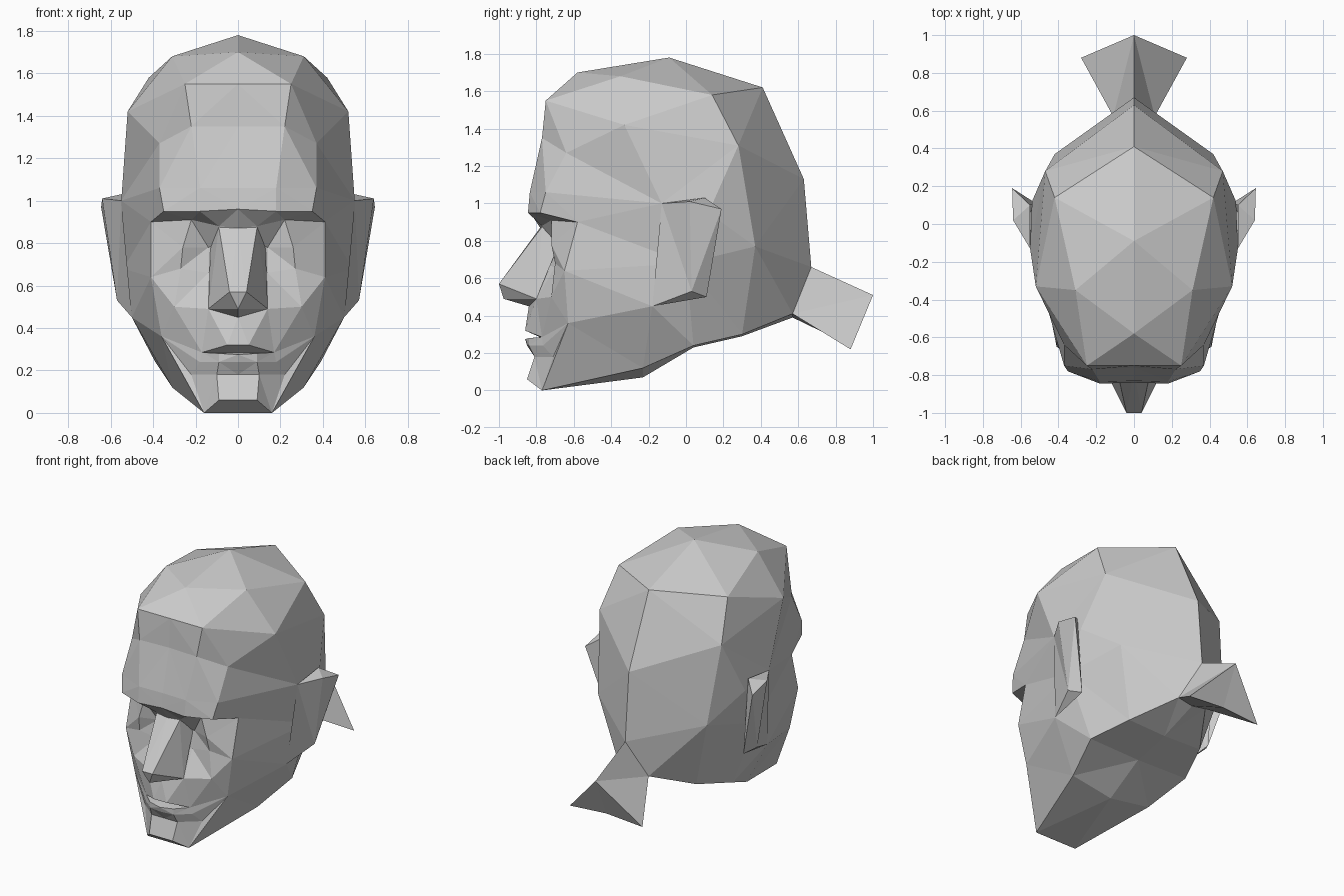
import bpy, bmesh
from mathutils import Vector

if "Cube" in bpy.data.objects:
    bpy.data.objects.remove(bpy.data.objects["Cube"])


def zip_rows(a, b):
    """Triangulate the strip between two rows, always taking the shorter diagonal."""
    a, b = [Vector(p) for p in a], [Vector(p) for p in b]
    i = j = 0
    while i < len(a) - 1 or j < len(b) - 1:
        step_a = j == len(b) - 1 or (
            i < len(a) - 1 and (a[i + 1] - b[j]).length <= (a[i] - b[j + 1]).length)
        if step_a:
            yield a[i], a[i + 1], b[j]
            i += 1
        else:
            yield a[i], b[j + 1], b[j]
            j += 1


def symmetric(name, *lofts):
    """Loft each group of rows on the +x side, mirror it and weld into one object."""
    bm = bmesh.new()
    cache = {}

    def vert(p, s):
        key = (round(p.x * s, 4) + 0.0, round(p.y, 4), round(p.z, 4))
        if key not in cache:
            cache[key] = bm.verts.new(key)
        return cache[key]

    for rows in lofts:
        for a, b in zip(rows, rows[1:]):
            for tri in zip_rows(a, b):
                for s in (1, -1):
                    vs = [vert(p, s) for p in tri][::s]
                    if len(set(vs)) == 3 and not bm.faces.get(vs):
                        bm.faces.new(vs)
    bmesh.ops.recalc_face_normals(bm, faces=bm.faces)
    me = bpy.data.meshes.new(name)
    bm.to_mesh(me)
    bm.free()
    ob = bpy.data.objects.new(name, me)
    bpy.context.collection.objects.link(ob)
    return ob


# Landmarks shared by neighbouring parts
temple, behind_ear = (.55, -.13, 1.0), (.54, .12, .95)
nape_side, nape = (.42, .37, .77), (0, .67, .66)
socket, cheek, jowl = (.41, -.58, .90), (.41, -.65, .64), (.36, -.63, .36)
jaw, chin, chin_mid = (.50, -.18, .45), (.16, -.77, 0), (0, -.77, 0)
throat, neck, neck_mid = (.39, .04, .24), (.11, .57, .41), (0, .57, .39)
wing, lip_end = (.14, -.80, .49), (.17, -.77, .285)

# Cranium: rows from the crown down, each running front to back
hairline = [(0, -.76, 1.35), (.22, -.77, 1.35), (.37, -.64, 1.27), temple]
brow = [(0, -.84, .96), (.18, -.845, .95), (.35, -.78, .95), socket]
cranium = [
    [(0, -.09, 1.78)],
    [(0, -.58, 1.70), (.31, -.35, 1.68), (.42, .14, 1.58), (0, .41, 1.62)],
    [(0, -.75, 1.55), (.25, -.75, 1.55), (.52, -.33, 1.42), (.47, .28, 1.31), (0, .63, 1.13)],
    hairline + [behind_ear, nape_side, nape],
]
forehead = [
    hairline,
    [(0, -.83, 1.06), (.18, -.835, 1.06), (.37, -.75, 1.06), temple],
    brow + [temple],
]

# Sides, jaw and underside
sides = [
    [socket, temple, behind_ear, nape_side],
    [cheek, (.54, 0, .68), nape_side],
]
jaws = [
    [cheek, (.54, 0, .68), nape_side, nape],
    [jowl, jaw, throat, (.29, .30, .30), neck, neck_mid],
    [chin, (.31, -.23, .12), throat, (.29, .30, .30), neck],
    [chin_mid, (0, -.23, .07), (0, .04, .23), (0, .30, .29), neck_mid],
]

# Face: rows from the brow to the chin, each running from the middle outward
face = [
    brow,
    [(0, -.78, .87), (.09, -.77, .88), (.22, -.72, .91), socket],
    [(0, -.76, .80), (.14, -.68, .78), (.26, -.72, .78), cheek],
    [(0, -.78, .68), (.14, -.70, .66), (.27, -.70, .68), cheek],
    [(0, -.84, .45), wing, (.30, -.72, .50), cheek],
    [(0, -.86, .32), (.05, -.86, .32), lip_end, jowl],
    [(0, -.78, .285), lip_end, jowl],
    [(0, -.86, .275), (.09, -.84, .28), lip_end, jowl],
    [(0, -.85, .24), (.09, -.84, .24), (.18, -.765, .24), jowl],
    [(0, -.81, .18), (.10, -.81, .18), (.22, -.71, .18), jowl],
    [(0, -.85, .06), (.09, -.85, .06), chin],
    [chin_mid, chin],
]
symmetric("head", cranium, forehead, sides, jaws, face)

# Nose
symmetric("nose", [
    [(0, -.78, .87), (.09, -.77, .875), (.13, -.68, .78)],
    [(0, -1, .57), (.04, -1, .57), wing],
    [(0, -.975, .49), wing],
    [(0, -.84, .45), wing],
])

# Ears
top_in, top_out = (.55, .10, 1.03), (.64, .02, 1.01)
tip, lobe, lobe_back = (.645, .19, .97), (.57, .03, .53), (.52, .11, .50)
symmetric("ears",
          [[temple, jaw], [top_out, lobe], [tip, lobe], [top_in, lobe_back]],
          [[temple, top_in], [top_out, tip]],
          [[jaw], [lobe, lobe_back]])

# Tied tail of hair at the nape
end_top, end_side, end_low = (0, 1, .51), (.28, .88, .22), (0, .88, .24)
symmetric("hair_tail",
          [[nape, neck, neck_mid], [end_top, end_side, end_low]],
          [[end_top], [end_side, end_low]])
